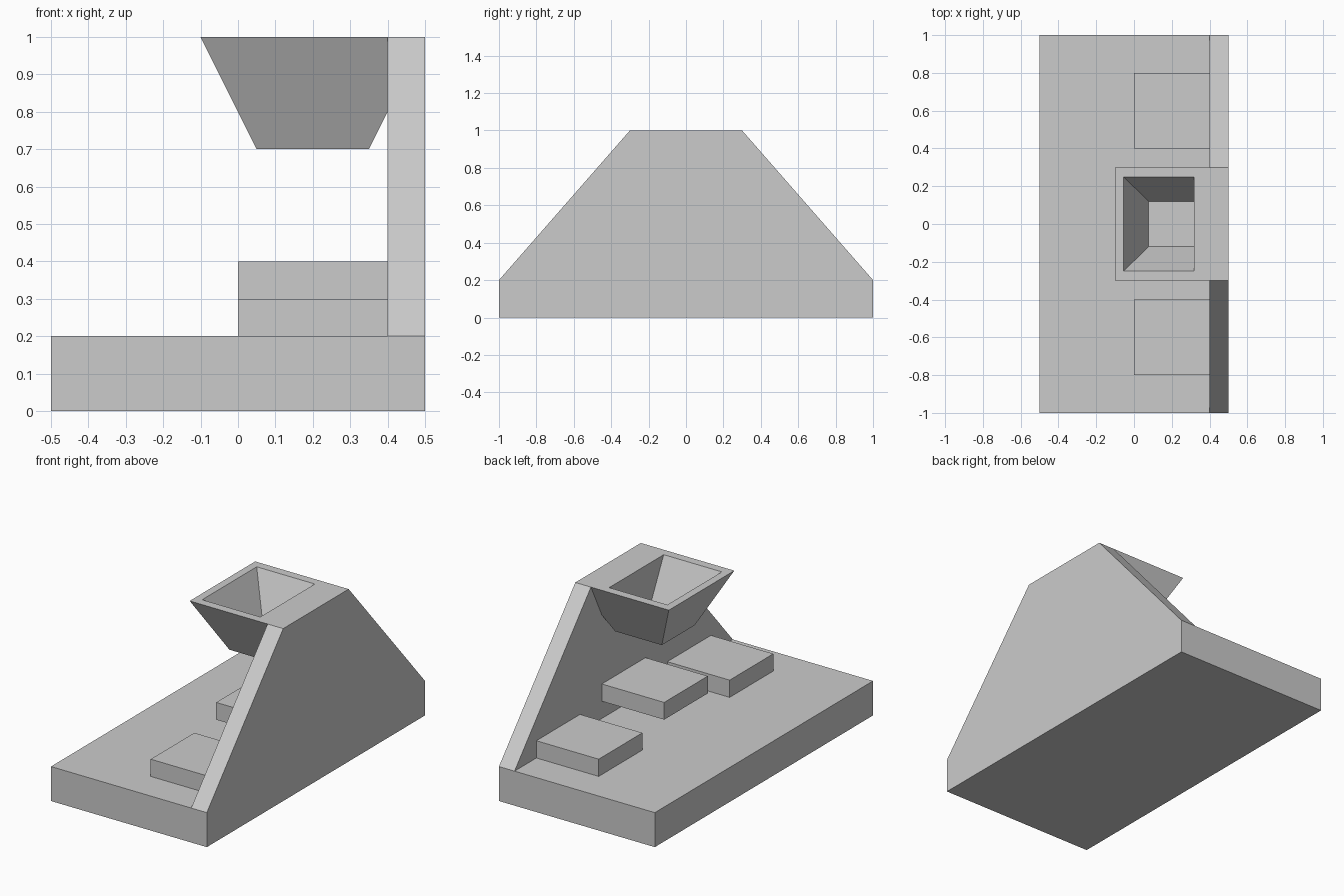
import bpy, bmesh

if "Cube" in bpy.data.objects:
    bpy.data.objects.remove(bpy.data.objects["Cube"])


def finish(name, bm):
    bmesh.ops.recalc_face_normals(bm, faces=bm.faces)
    mesh = bpy.data.meshes.new(name)
    bm.to_mesh(mesh)
    bm.free()
    obj = bpy.data.objects.new(name, mesh)
    bpy.context.collection.objects.link(obj)
    return obj


def rect(x0, x1, y, z):
    return [(x0, -y, z), (x1, -y, z), (x1, y, z), (x0, y, z)]


def box(name, x0, x1, y0, y1, z0, z1):
    bm = bmesh.new()
    bmesh.ops.create_cube(bm, size=1)
    bmesh.ops.scale(bm, vec=(x1 - x0, y1 - y0, z1 - z0), verts=bm.verts)
    bmesh.ops.translate(bm, vec=((x0 + x1) / 2, (y0 + y1) / 2, (z0 + z1) / 2), verts=bm.verts)
    return finish(name, bm)


# Base slab
box("base", -0.5, 0.5, -1, 1, 0, 0.2)

# Trapezoid back plate
bm = bmesh.new()
profile = [(-1, 0.2), (1, 0.2), (0.3, 1), (-0.3, 1)]
face = bm.faces.new([bm.verts.new((0.4, y, z)) for y, z in profile])
ext = bmesh.ops.extrude_face_region(bm, geom=[face])
bmesh.ops.translate(bm, vec=(0.1, 0, 0),
                    verts=[v for v in ext["geom"] if isinstance(v, bmesh.types.BMVert)])
# the extrusion keeps the source face, which closes the solid
finish("back_plate", bm)

# Two outer blocks on the base, and a raised middle block fixed to the plate
for name, y, z in (("front_block", -0.6, 0.2), ("middle_block", 0, 0.3), ("rear_block", 0.6, 0.2)):
    box(name, 0, 0.4, y - 0.2, y + 0.2, z, z + 0.1)

# Hopper: outer taper, rim, and recess with a straight wall on the plate side
bm = bmesh.new()
rings = [[bm.verts.new(p) for p in r] for r in (
    rect(0.05, 0.35, 0.15, 0.7),
    rect(-0.1, 0.5, 0.3, 1),
    rect(-0.055, 0.318, 0.25, 1),
    rect(0.077, 0.318, 0.12, 0.74))]
for a, b in zip(rings, rings[1:]):
    for i in range(4):
        j = (i + 1) % 4
        bm.faces.new((a[i], a[j], b[j], b[i]))
bm.faces.new(rings[0])
bm.faces.new(rings[-1])
# Trim the taper flush with the plate
cut = bmesh.ops.bisect_plane(bm, geom=bm.verts[:] + bm.edges[:] + bm.faces[:],
                             plane_co=(0.4, 0, 0), plane_no=(1, 0, 0), clear_outer=True)
bmesh.ops.holes_fill(bm, edges=[e for e in cut["geom_cut"] if isinstance(e, bmesh.types.BMEdge)])
finish("hopper", bm)
